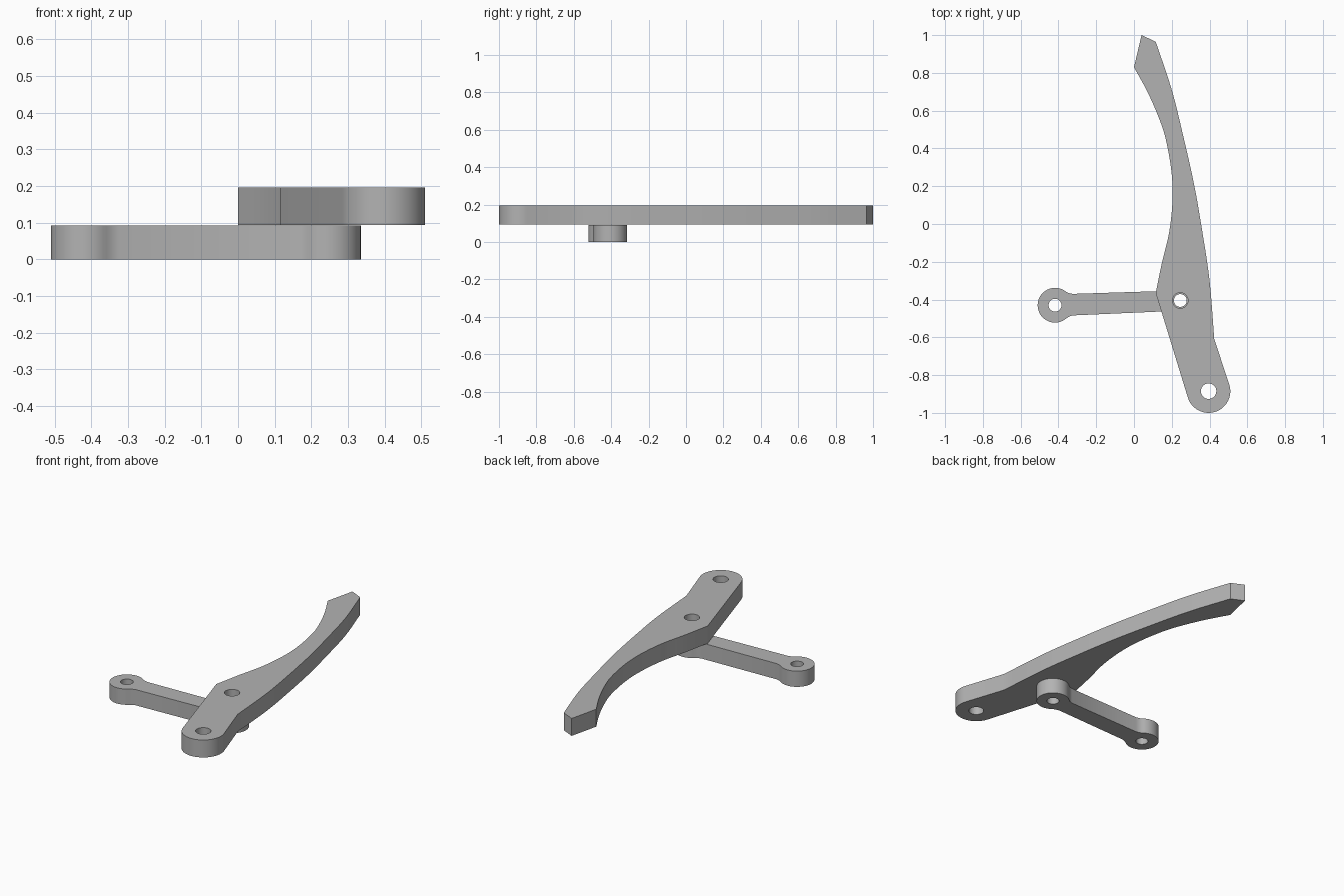
import bpy, bmesh
from math import sin, cos, radians
from mathutils import Vector

cube = bpy.data.objects.get("Cube")
if cube:
    bpy.data.objects.remove(cube, do_unlink=True)

grey = bpy.data.materials.new("plain grey")
grey.use_nodes = True
colour = (0.45, 0.45, 0.45, 1)
grey.diffuse_color = colour
grey.node_tree.nodes["Principled BSDF"].inputs["Base Color"].default_value = colour


def arc(centre, radius, start, end, steps=24):
    angles = [radians(start + (end - start) * i / steps) for i in range(steps + 1)]
    return [(centre[0] + radius * cos(a), centre[1] + radius * sin(a)) for a in angles]


def hole(centre, radius):
    return arc(centre, radius, 0, 360, 32)[:-1]


def smooth_path(points, steps=5):
    """Catmull-Rom path through the points."""
    p = [Vector(q) for q in points]
    p = [2 * p[0] - p[1]] + p + [2 * p[-1] - p[-2]]
    out = []
    for a, b, c, d in zip(p, p[1:], p[2:], p[3:]):
        for i in range(steps):
            t = i / steps
            out.append((2 * b + (c - a) * t + (2 * a - 5 * b + 4 * c - d) * t**2
                        + (3 * b - a - 3 * c + d) * t**3) / 2)
    return out + [p[-2]]


def plate(name, loops, bottom, top):
    """Flat plate: the first loop is the outline, the rest are holes."""
    curve = bpy.data.curves.new(name, 'CURVE')
    curve.dimensions = '2D'
    curve.fill_mode = 'BOTH'
    curve.extrude = (top - bottom) / 2
    for loop in loops:
        spline = curve.splines.new('POLY')
        spline.points.add(len(loop) - 1)
        for point, co in zip(spline.points, loop):
            point.co = (co[0], co[1], 0, 1)
        spline.use_cyclic_u = True
    obj = bpy.data.objects.new(name, curve)
    bpy.context.collection.objects.link(obj)
    obj.location.z = (top + bottom) / 2
    bpy.ops.object.select_all(action='DESELECT')
    obj.select_set(True)
    bpy.context.view_layer.objects.active = obj
    bpy.ops.object.convert(target='MESH')
    obj = bpy.context.object
    # Weld the caps to the walls
    bm = bmesh.new()
    bm.from_mesh(obj.data)
    bmesh.ops.remove_doubles(bm, verts=bm.verts, dist=0.0001)
    bmesh.ops.recalc_face_normals(bm, faces=bm.faces)
    bm.to_mesh(obj.data)
    bm.free()
    obj.data.materials.clear()
    obj.data.materials.append(grey)
    bpy.ops.object.shade_smooth_by_angle(angle=radians(25))


pivot = (0.245, -0.405)
handle_end = (0.395, -0.885)
link_end = (-0.418, -0.43)

# Curved handle: blunt tip, outer edge, rounded end, inner edge
outer_edge = smooth_path([(0.115, 0.965), (0.2, 0.71), (0.262, 0.46),
                          (0.318, 0.21), (0.36, -0.03), (0.4, -0.3), (0.425, -0.61)])
inner_edge = smooth_path([(0.115, -0.365), (0.148, -0.205), (0.187, -0.04),
                          (0.204, 0.13), (0.198, 0.28), (0.168, 0.45),
                          (0.13, 0.566), (0.071, 0.7), (0, 0.83)])
handle = [(0.04, 1)] + outer_edge + arc(handle_end, 0.115, 18, -163) + inner_edge
plate("curved_handle", [handle, hole(handle_end, 0.041), hole(pivot, 0.041)], 0.094, 0.196)

# Link arm: two round eyes joined by a bar with small fillets
link = (arc(link_end, 0.092, 50, 310, 36)
        + [(-0.345, -0.491), (-0.325, -0.484), (0.15, -0.463), (0.172, -0.467)]
        + arc(pivot, 0.09, -130, 130, 36)
        + [(0.172, -0.348), (0.15, -0.355), (-0.325, -0.37), (-0.345, -0.366)])
plate("link_arm", [link, hole(link_end, 0.034), hole(pivot, 0.034)], 0, 0.092)
